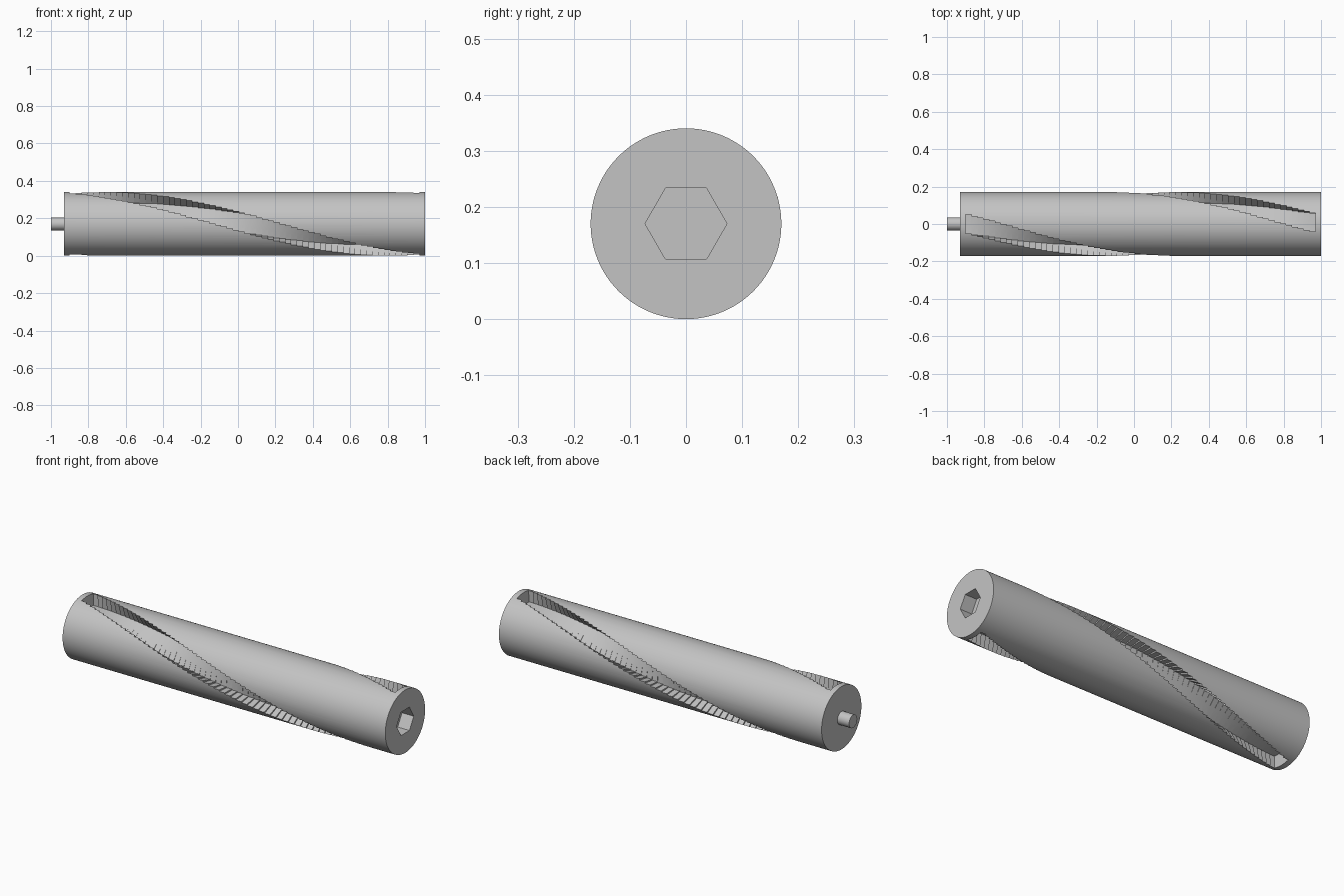
import bpy, bmesh, math
from mathutils import Matrix, Vector

if "Cube" in bpy.data.objects:
    bpy.data.objects.remove(bpy.data.objects["Cube"], do_unlink=True)

RADIUS = 0.17
STEPS = 60
SLOT_START, SLOT_END = -0.9, 0.97
SLOT_WIDTH, SLOT_FLOOR, SLOT_TOP = 0.1, 0.1, 0.2

grey = bpy.data.materials.new("plain grey")
grey.use_nodes = True
colour = (0.55, 0.55, 0.55, 1)
grey.diffuse_color = colour
grey.node_tree.nodes["Principled BSDF"].inputs["Base Color"].default_value = colour


def rod(name, x0, x1, radius, sides):
    """Prism lying along x on the shared axis."""
    bpy.ops.mesh.primitive_cylinder_add(
        vertices=sides, radius=radius, depth=x1 - x0,
        location=((x0 + x1) / 2, 0, RADIUS), rotation=(0, math.pi / 2, 0))
    obj = bpy.context.object
    obj.name = name
    bpy.ops.object.transform_apply(location=True, rotation=True, scale=True)
    obj.data.materials.append(grey)
    return obj


def cut(target, cutter):
    mod = target.modifiers.new("cut", "BOOLEAN")
    mod.operation = "DIFFERENCE"
    mod.solver = "EXACT"
    mod.use_self = True
    mod.object = cutter
    bpy.ops.object.select_all(action="DESELECT")
    bpy.context.view_layer.objects.active = target
    target.select_set(True)
    bpy.ops.object.modifier_apply(modifier=mod.name)
    bpy.data.objects.remove(cutter, do_unlink=True)


# Main cylinder and the round pin on its left end
body = rod("body", -0.93, 1.0, RADIUS, 96)
pin = rod("end_pin", -1.0, -0.9, 0.035, 32)

# Hexagonal socket in the other end
cut(body, rod("socket_cutter", 0.93, 1.05, 0.073, 6))

# Two opposite spiral slots, each a row of boxes turned step by step
bm = bmesh.new()
step = (SLOT_END - SLOT_START) / STEPS
size = Matrix.Diagonal((step + 0.0006, SLOT_WIDTH, SLOT_TOP - SLOT_FLOOR, 1))
lift = Matrix.Translation((0, 0, (SLOT_TOP + SLOT_FLOOR) / 2))
for side in (0, math.pi):
    for i in range(STEPS):
        place = Matrix.Translation((SLOT_START + (i + 0.5) * step, 0, RADIUS))
        turn = Matrix.Rotation(side + math.pi * i / STEPS, 4, "X")
        bmesh.ops.create_cube(bm, size=1, matrix=place @ turn @ lift @ size)
mesh = bpy.data.meshes.new("slot_cutter")
bm.to_mesh(mesh)
bm.free()
mesh.materials.append(grey)
slots = bpy.data.objects.new("slot_cutter", mesh)
slots.hide_render = True
bpy.context.collection.objects.link(slots)
cut(body, slots)

# Smooth round sides, crisp edges
for obj in (body, pin):
    bpy.ops.object.select_all(action="DESELECT")
    bpy.context.view_layer.objects.active = obj
    obj.select_set(True)
    bpy.ops.object.shade_smooth_by_angle(angle=math.radians(30))
